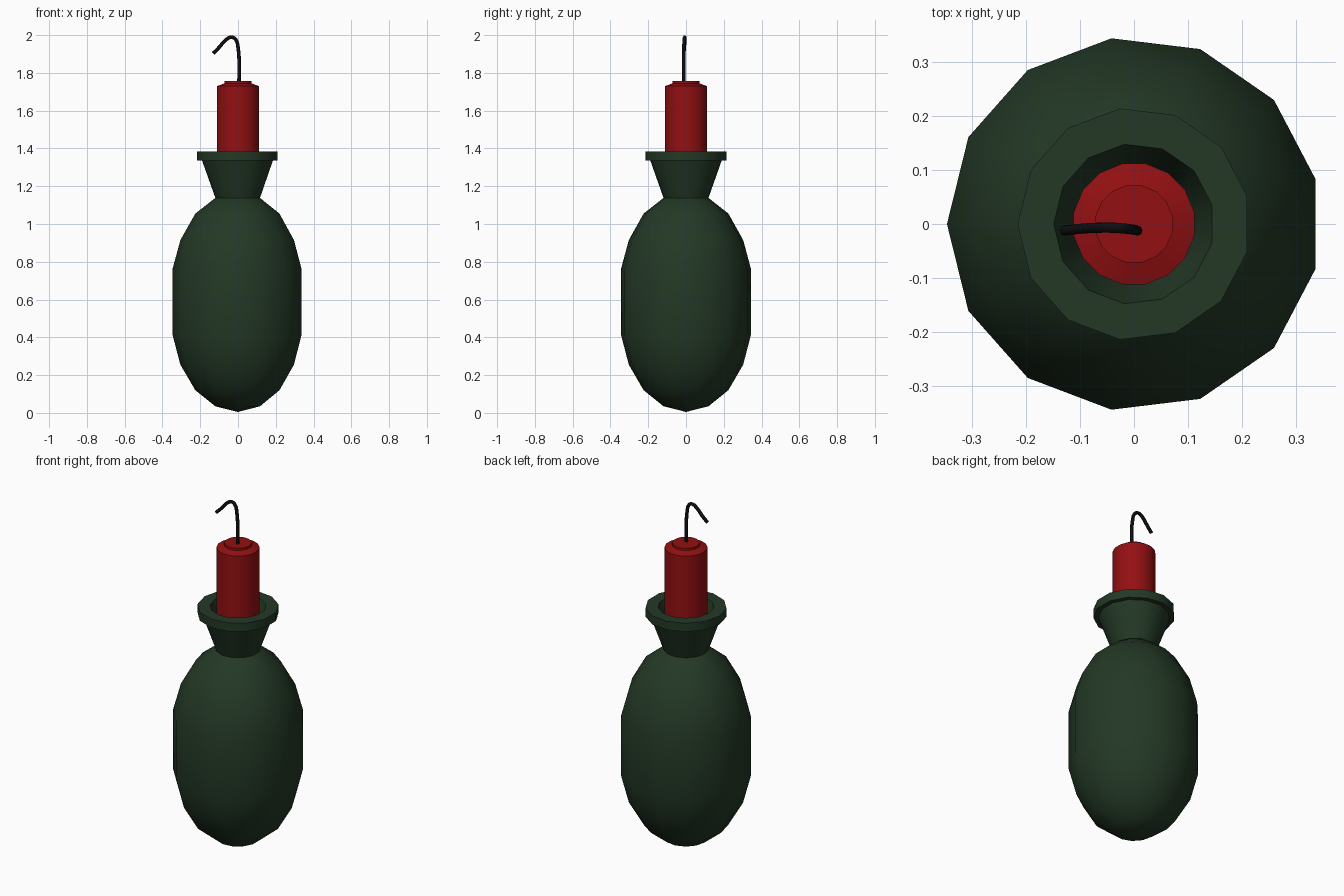
import bpy, math

if "Cube" in bpy.data.objects:
    bpy.data.objects.remove(bpy.data.objects["Cube"])


def material(name, rgb):
    m = bpy.data.materials.new(name)
    m.diffuse_color = (*rgb, 1)
    m.use_nodes = True
    m.node_tree.nodes["Principled BSDF"].inputs["Base Color"].default_value = m.diffuse_color
    return m


GREEN = material("dark green", (0.017, 0.040, 0.019))
RED = material("deep red", (0.29, 0.005, 0.006))
BLACK = material("black", (0.004, 0.004, 0.005))


def smooth(ob, degrees):
    bpy.ops.object.select_all(action='DESELECT')
    ob.select_set(True)
    bpy.context.view_layer.objects.active = ob
    bpy.ops.object.shade_smooth_by_angle(angle=math.radians(degrees))


def lathe(name, profile, sides, start, mat, degrees):
    """Spin (radius, z) points, listed from bottom to top, around z."""
    verts, faces, rings = [], [], []
    for r, z in profile:
        if r == 0:
            rings.append([len(verts)] * sides)
            verts.append((0, 0, z))
        else:
            rings.append(list(range(len(verts), len(verts) + sides)))
            for i in range(sides):
                a = start + math.tau * i / sides
                verts.append((r * math.cos(a), r * math.sin(a), z))
    for lo, hi in zip(rings, rings[1:]):
        for i in range(sides):
            j = (i + 1) % sides
            quad = [lo[i], lo[j], hi[j], hi[i]]
            faces.append(list(dict.fromkeys(quad)))
    me = bpy.data.meshes.new(name)
    me.from_pydata(verts, [], faces)
    me.materials.append(mat)
    ob = bpy.data.objects.new(name, me)
    bpy.context.collection.objects.link(ob)
    smooth(ob, degrees)
    return ob


# Rounded bottle body
lathe("bottle_body", [(0, 0.005), (0.12, 0.035), (0.226, 0.12), (0.305, 0.255),
                      (0.347, 0.415), (0.347, 0.76), (0.305, 0.915),
                      (0.226, 1.055), (0.12, 1.138), (0, 1.165)],
      13, math.pi, GREEN, 50)

# Flared neck with a flat rim and a hollow mouth
lathe("bottle_neck", [(0.117, 1.13), (0.19, 1.335), (0.216, 1.335), (0.216, 1.385),
                      (0.149, 1.385), (0.09, 1.19), (0, 1.19)],
      13, math.pi, GREEN, 40)

# Red stick set in the mouth, with a small stepped cap
lathe("red_stick", [(0, 1.25), (0.114, 1.27), (0.114, 1.73), (0.073, 1.744),
                    (0.073, 1.757), (0, 1.757)],
      16, math.pi / 16, RED, 40)

# Bent fuse
path = [(0.005, -0.012, 1.74), (0.006, -0.012, 1.84), (0.001, -0.011, 1.93),
        (-0.013, -0.009, 1.978), (-0.037, -0.007, 1.989), (-0.068, -0.007, 1.971),
        (-0.10, -0.009, 1.935), (-0.131, -0.012, 1.904)]
curve = bpy.data.curves.new("fuse", 'CURVE')
curve.dimensions = '3D'
curve.bevel_depth = 0.0095
curve.bevel_resolution = 2
curve.resolution_u = 3
curve.use_fill_caps = True
sp = curve.splines.new('BEZIER')
sp.bezier_points.add(len(path) - 1)
for p, co in zip(sp.bezier_points, path):
    p.co = co
    p.handle_left_type = p.handle_right_type = 'AUTO'
curve.materials.append(BLACK)
fuse = bpy.data.objects.new("fuse", curve)
bpy.context.collection.objects.link(fuse)
